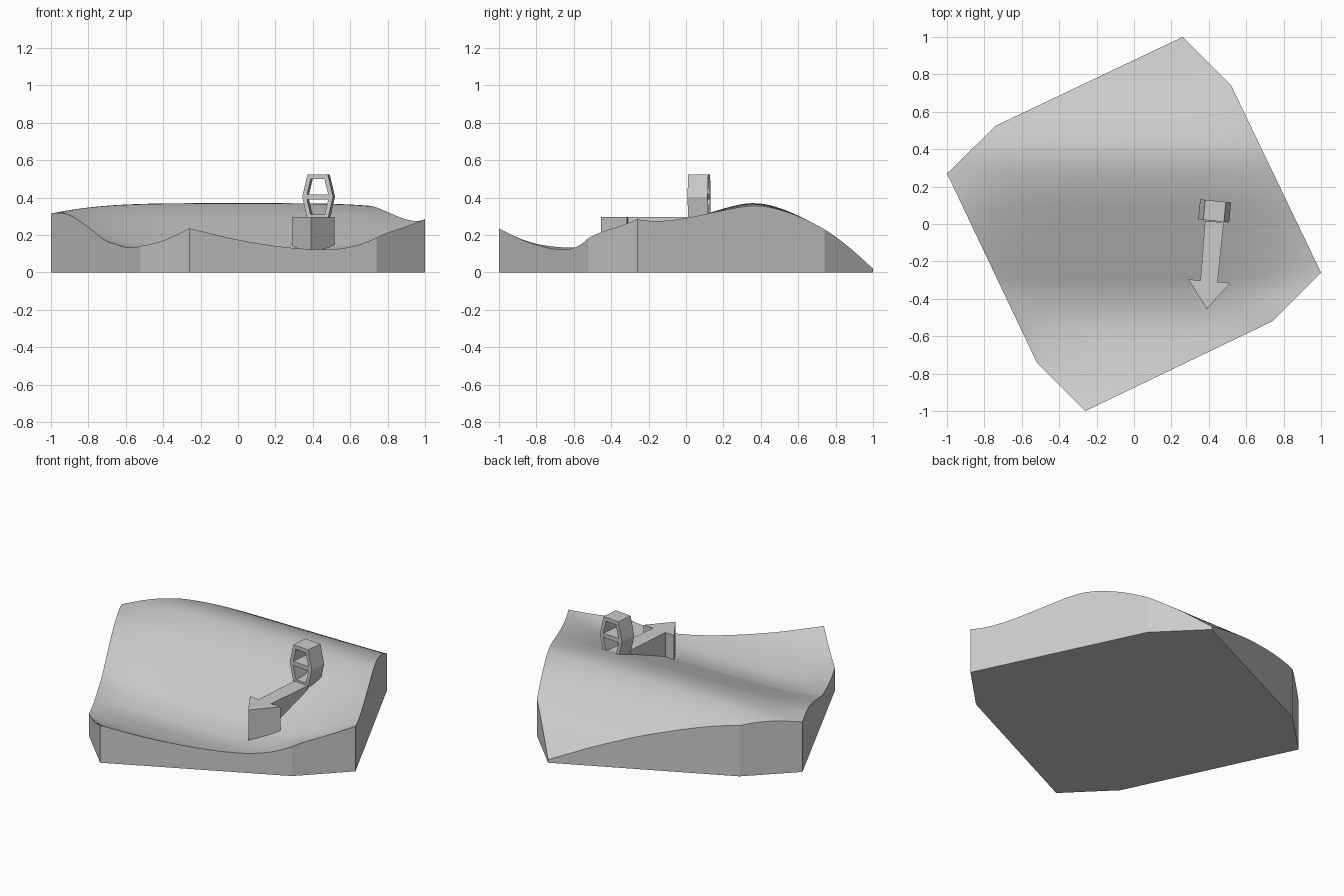
import bpy, bmesh, math
from mathutils import Vector, Matrix

if "Cube" in bpy.data.objects:
    bpy.data.objects.remove(bpy.data.objects["Cube"])

grey = bpy.data.materials.new("light grey")
grey.diffuse_color = (0.6, 0.6, 0.6, 1)
grey.use_nodes = True
grey.node_tree.nodes["Principled BSDF"].inputs["Base Color"].default_value = grey.diffuse_color


def add_object(name, bm):
    bmesh.ops.recalc_face_normals(bm, faces=bm.faces[:])
    mesh = bpy.data.meshes.new(name)
    bm.to_mesh(mesh)
    bm.free()
    mesh.materials.append(grey)
    obj = bpy.data.objects.new(name, mesh)
    bpy.context.collection.objects.link(obj)
    return obj


def curve(points, t):
    """Smooth curve through (position, value) points."""
    def slope(i):
        a, b = points[max(i - 1, 0)], points[min(i + 1, len(points) - 1)]
        return (b[1] - a[1]) / (b[0] - a[0])
    t = min(max(t, points[0][0]), points[-1][0])
    i = 0
    while i < len(points) - 2 and t > points[i + 1][0]:
        i += 1
    (x0, y0), (x1, y1) = points[i], points[i + 1]
    w = x1 - x0
    s = (t - x0) / w
    return ((2*s**3 - 3*s**2 + 1) * y0 + (s**3 - 2*s**2 + s) * w * slope(i)
            + (3*s**2 - 2*s**3) * y1 + (s**3 - s**2) * w * slope(i + 1))


# Terrain: centre-line heights and how much the sides lift, both along y
CENTRE = [(-1, .235), (-.87, .172), (-.72, .126), (-.52, .095), (-.36, .12), (-.26, .16),
          (0, .267), (.18, .335), (.36, .37), (.525, .335), (.74, .228), (.87, .135), (1, .02)]
LIFT = [(-1, 0), (-.74, .15), (-.52, .3), (-.36, .19), (-.26, .125),
        (0, .04), (.3, -.05), (.525, -.05), (.74, .03), (1, 0)]
OUTLINE = [(.26, 1), (.52, .74), (1, -.26), (.74, -.52),
           (-.26, -1), (-.52, -.74), (-1, .27), (-.74, .525)]

bm = bmesh.new()
bmesh.ops.create_grid(bm, x_segments=60, y_segments=60, size=1.05)
for i, a in enumerate(OUTLINE):
    b = OUTLINE[(i + 1) % len(OUTLINE)]
    outward = Vector((a[1] - b[1], b[0] - a[0], 0)).normalized()
    bmesh.ops.bisect_plane(bm, geom=bm.verts[:] + bm.edges[:] + bm.faces[:],
                           plane_co=(a[0], a[1], 0), plane_no=outward, clear_outer=True)
for v in bm.verts:
    v.co.z = curve(CENTRE, v.co.y) + curve(LIFT, v.co.y) * v.co.x ** 4
for f in bm.faces:
    f.smooth = True
# flat walls and underside
rim = [e for e in bm.edges if e.is_boundary]
walls = bmesh.ops.extrude_edge_only(bm, edges=rim)["geom"]
for g in walls:
    if isinstance(g, bmesh.types.BMVert):
        g.co.z = 0
    elif isinstance(g, bmesh.types.BMFace):
        g.smooth = False
under = bmesh.ops.holes_fill(bm, edges=[e for e in bm.edges if e.is_boundary], sides=0)
for f in under["faces"]:
    f.smooth = False
add_object("terrain", bm)

# Arrow: flat outline pushed down into the terrain
ARROW = [(.38, .015), (.355, -.303), (.29, -.295), (.39, -.455),
         (.515, -.315), (.447, -.31), (.48, .01)]
bm = bmesh.new()
top = bm.faces.new([bm.verts.new((x, y, .297)) for x, y in ARROW])
ext = bmesh.ops.extrude_face_region(bm, geom=[top], use_keep_orig=True)
for g in ext["geom"]:
    if isinstance(g, bmesh.types.BMVert):
        g.co.z = .06
add_object("arrow", bm)


# Upright frame: six-sided ring with a bar across its waist
def hexagon(mid, end, low, high):
    waist = (low + high) / 2
    return [(-end, low), (end, low), (mid, waist), (end, high), (-end, high), (-mid, waist)]


place = Matrix.Translation((.431, .07, 0)) @ Matrix.Rotation(math.radians(-5.5), 4, 'Z')
DEPTH = .054
bm = bmesh.new()
loops = []
for outline in (hexagon(.083, .055, .285, .522), hexagon(.06, .037, .308, .498)):
    for y in (-DEPTH, DEPTH):
        loops.append([bm.verts.new((x, y, z)) for x, z in outline])
of, ob, nf, nb = loops
for first, second in ((of, ob), (ob, nb), (nb, nf), (nf, of)):
    for i in range(6):
        j = (i + 1) % 6
        bm.faces.new((first[i], first[j], second[j], second[i]))
bm.transform(place)
add_object("upright_frame", bm)

bm = bmesh.new()
bmesh.ops.create_cube(bm, size=1)
bm.transform(place @ Matrix.Translation((0, 0, .403))
             @ Matrix.Diagonal((.125, 2 * DEPTH - .002, .026, 1)))
add_object("frame_crossbar", bm)
